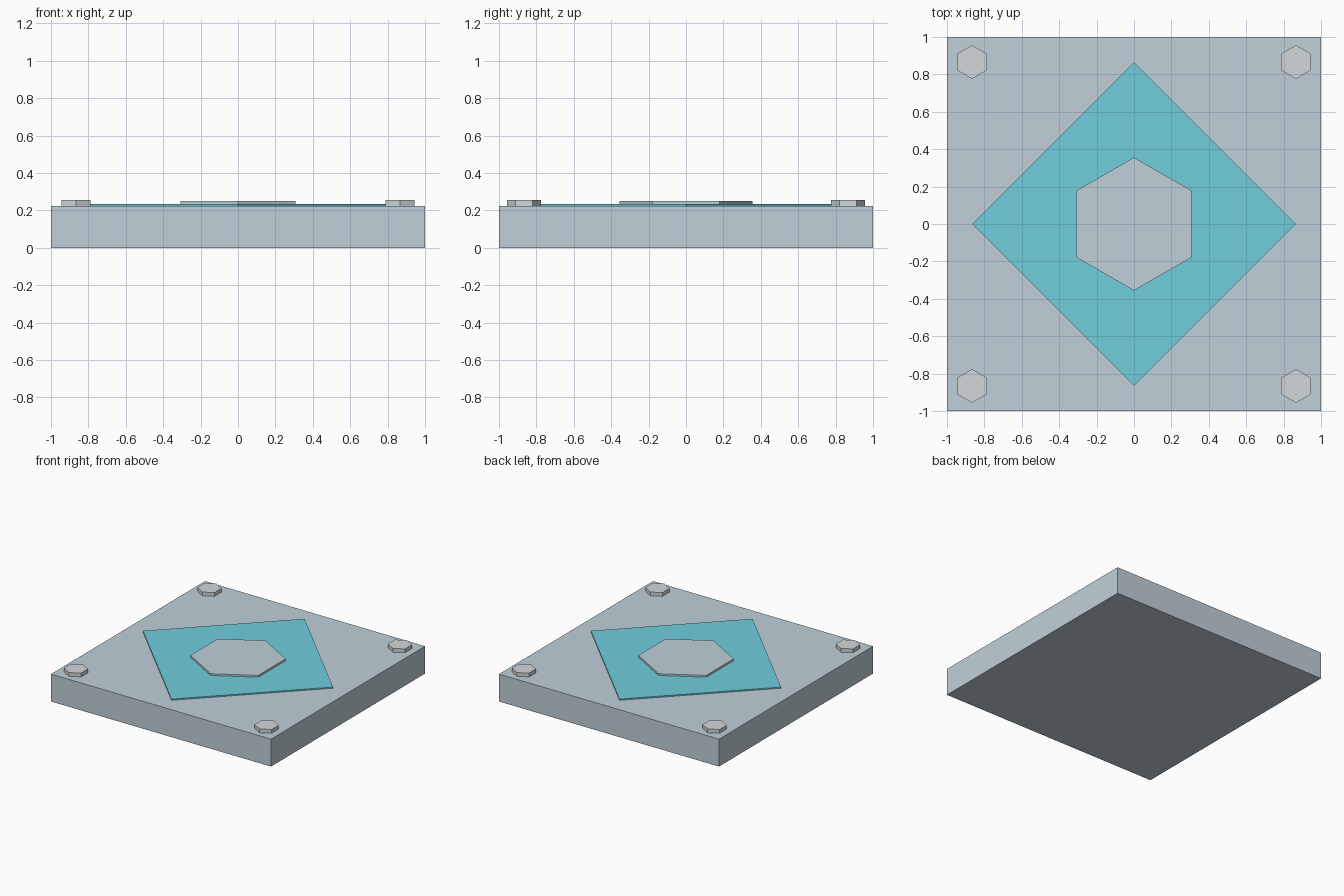
import bpy

if "Cube" in bpy.data.objects:
    bpy.data.objects.remove(bpy.data.objects["Cube"])


def material(name, rgb):
    mat = bpy.data.materials.new(name)
    mat.diffuse_color = (*rgb, 1.0)
    mat.use_nodes = True
    mat.node_tree.nodes["Principled BSDF"].inputs["Base Color"].default_value = mat.diffuse_color
    return mat


def prism(name, sides, radius, z0, z1, mat, x=0.0, y=0.0):
    # Flat-sided prism with one corner pointing along +y
    bpy.ops.mesh.primitive_cylinder_add(
        vertices=sides, radius=radius, depth=z1 - z0, location=(x, y, (z0 + z1) / 2))
    ob = bpy.context.object
    ob.name = name
    ob.data.materials.append(mat)
    return ob


steel = material("steel_blue", (0.53, 0.63, 0.69))
cyan = material("cyan", (0.16, 0.62, 0.72))
pale = material("pale_grey", (0.64, 0.69, 0.70))

TOP = 0.225

# Square base slab
bpy.ops.mesh.primitive_cube_add(size=1, location=(0, 0, TOP / 2))
slab = bpy.context.object
slab.name = "base_slab"
slab.scale = (2, 2, TOP)
bpy.ops.object.transform_apply(location=False, rotation=False, scale=True)
slab.data.materials.append(steel)

# Diamond inlay and raised hexagon in the middle
prism("diamond_inlay", 4, 0.864, TOP - 0.005, 0.235, cyan)
prism("centre_hexagon", 6, 0.356, TOP - 0.005, 0.25, steel)

# Hexagonal bolts at the four corners
for sx, xname in ((-1, "left"), (1, "right")):
    for sy, yname in ((-1, "front"), (1, "back")):
        prism(f"bolt_{yname}_{xname}", 6, 0.09, TOP - 0.005, 0.256, pale,
              sx * 0.866, sy * 0.866)
